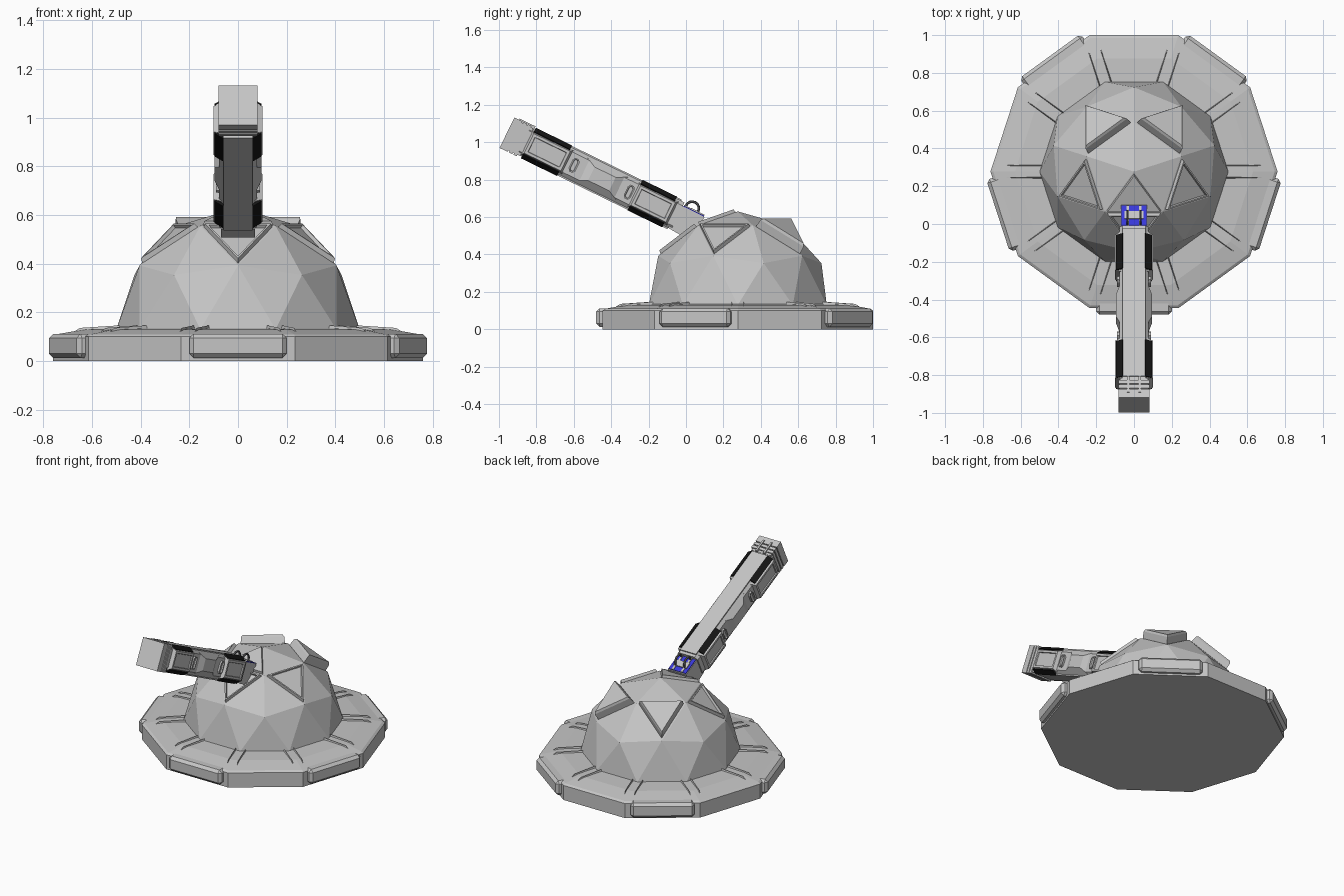
import bpy, bmesh, math
from mathutils import Matrix, Vector

if "Cube" in bpy.data.objects:
    bpy.data.objects.remove(bpy.data.objects["Cube"])


def material(name, rgb):
    m = bpy.data.materials.new(name)
    m.diffuse_color = (*rgb, 1)
    m.use_nodes = True
    m.node_tree.nodes["Principled BSDF"].inputs["Base Color"].default_value = m.diffuse_color
    return m


GREY = material("light grey", (0.56, 0.56, 0.56))
DARK = material("dark grey", (0.12, 0.12, 0.13))
BLACK = material("black", (0.008, 0.008, 0.008))
BLUE = material("blue", (0.04, 0.04, 0.7))
CY = 0.277  # centre of base and dome along y
I4 = Matrix.Identity(4)

# Barrel frame: local y runs along the barrel, local z is barrel "up"
A = math.radians(26)
c, s = math.cos(A), math.sin(A)
GUN = Matrix(((-1, 0, 0, 0), (0, -c, s, 0.02), (0, s, c, 0.575), (0, 0, 0, 1)))


def finish(bm, name, mat, mtx=I4):
    bmesh.ops.recalc_face_normals(bm, faces=bm.faces)
    bm.transform(mtx)
    me = bpy.data.meshes.new(name)
    bm.to_mesh(me)
    bm.free()
    me.materials.append(mat)
    ob = bpy.data.objects.new(name, me)
    bpy.context.collection.objects.link(ob)
    return ob


def hull(name, pts, mat=GREY, mtx=GUN, recess=None):
    """Convex solid; recess=(width, depth) sinks a panel into the outermost x face."""
    bm = bmesh.new()
    for p in pts:
        bm.verts.new(p)
    r = bmesh.ops.convex_hull(bm, input=bm.verts)
    bmesh.ops.dissolve_limit(bm, angle_limit=0.01, verts=bm.verts, edges=bm.edges)
    bmesh.ops.recalc_face_normals(bm, faces=bm.faces)
    if recess:
        f = max(bm.faces, key=lambda f: abs(f.calc_center_median().x))
        bmesh.ops.inset_individual(bm, faces=[f], thickness=recess[0], depth=0)
        bmesh.ops.inset_individual(bm, faces=[f], thickness=0.003, depth=-recess[1])
    return finish(bm, name, mat, mtx)


def box(x0, x1, y0, y1, z0, z1):
    return [(x, y, z) for x in (x0, x1) for y in (y0, y1) for z in (z0, z1)]


def prism(section, y0, y1):
    return [(x, y, z) for x, z in section for y in (y0, y1)]


def slab(side, xa, xb, u0, u1, v, du, dv):
    """Tapered plate on one flank of the barrel."""
    return ([(side * xa, u, w) for u in (u0, u1) for w in (-v, v)] +
            [(side * xb, u, w) for u in (u0 + du, u1 - du) for w in (-v + dv, v - dv)])


# Ten-sided base
bm = bmesh.new()
rings = []
for r, z in ((0.76, 0), (0.76, 0.1), (0.745, 0.11), (0.63, 0.13), (0.47, 0.135)):
    rings.append([bm.verts.new((r * math.cos(k * math.pi / 5),
                                CY + r * math.sin(k * math.pi / 5), z)) for k in range(10)])
for a, b in zip(rings, rings[1:]):
    for k in range(10):
        bm.faces.new((a[k], a[(k + 1) % 10], b[(k + 1) % 10], b[k]))
bm.faces.new(rings[0])
bm.faces.new(rings[-1])
finish(bm, "base", GREY)

# Five bumpers on alternate base sides
for k in range(5):
    m = Matrix.Translation((0, CY, 0)) @ Matrix.Rotation(math.radians(-90 + 72 * k), 4, 'Z')
    ob = hull(f"base_bumper_{k}", box(0.66, 0.757, -0.2, 0.2, 0.012, 0.112), mtx=m)
    bv = ob.modifiers.new("bevel", 'BEVEL')
    bv.width, bv.segments = 0.018, 1

# Paired ribs at each base corner
for k in range(10):
    m = Matrix.Translation((0, CY, 0)) @ Matrix.Rotation(k * math.pi / 5, 4, 'Z')
    for t in (-0.032, 0.032):
        hull(f"base_rib_{k}", [(0.48, t - 0.007, 0.12), (0.48, t + 0.007, 0.12),
                               (0.69, t - 0.004, 0.11), (0.69, t + 0.004, 0.11),
                               (0.48, t, 0.147), (0.65, t, 0.136)], mtx=m)

# Faceted dome with five raised triangular plates
bm = bmesh.new()
bmesh.ops.create_icosphere(bm, subdivisions=2, radius=0.5)
bm.transform(Matrix.Rotation(math.pi / 2, 4, 'Z'))
bmesh.ops.delete(bm, geom=[v for v in bm.verts if v.co.z < -0.01], context='VERTS')
mids = [f for f in bm.faces if 0.35 < f.calc_center_median().z < 0.4]
blocks = [f for f in mids if f.calc_center_median().y > 0.1]
frames = [f for f in mids if f not in blocks]
crown = [f for f in bm.faces if f.calc_center_median().z > 0.4 and f.calc_center_median().y < -0.1
         and abs(f.calc_center_median().x) < 0.02]


def steps(faces, *moves):
    for t, d in moves:
        bmesh.ops.inset_individual(bm, faces=faces, thickness=t, depth=d)


steps(blocks, (0.018, 0), (0.004, 0.045), (0.012, 0.014))
steps(frames, (0.016, 0), (0.006, 0.02), (0.016, 0), (0.004, -0.015))
steps(crown, (0.012, 0), (0.006, 0.018))
finish(bm, "dome", GREY, Matrix.Translation((0, CY, 0.13)))

# Barrel body, top and bottom plates
octo = [(x * i, z * j) for x, z in ((0.078, 0.06), (0.06, 0.08)) for i in (-1, 1) for j in (-1, 1)]
hull("barrel_body", prism(octo, 0.07, 0.985))
for j, n in ((1, "top"), (-1, "bottom")):
    hull(f"barrel_{n}_plate", box(-0.06, 0.06, 0.09, 0.96, j * 0.07, j * 0.088))

# Muzzle slats and sight pins
hull("muzzle_core", box(-0.073, 0.073, 0.97, 1.08, -0.082, 0.082))
for k, (u0, u1) in enumerate(((0.985, 1.005), (1.012, 1.032), (1.039, 1.087))):
    hull(f"muzzle_slat_{k}", box(-0.081, 0.081, u0, u1, -0.091, 0.09))
for x in (-0.03, 0.03):
    hull("muzzle_pin", box(x - 0.006, x + 0.006, 0.965, 1.06, 0.08, 0.097))

# Flank plates, slots, central swell and black edge strips, both sides
for sd in (-1, 1):
    for n, u0, u1 in (("rear", 0.1, 0.335), ("front", 0.725, 0.97)):
        hull(f"{n}_side_plate", slab(sd, 0.07, 0.101, u0, u1, 0.072, 0.014, 0.014),
             recess=(0.02, 0.007))
        for j in (-1, 1):
            strip = [(sd * x, j * z) for x, z in ((0.06, 0.091), (0.096, 0.068), (0.07, 0.05), (0.056, 0.08))]
            hull(f"{n}_edge_strip", prism(strip, u0 + 0.02, u1 - 0.01), BLACK)
    hull("side_swell", slab(sd, 0.07, 0.096, 0.4, 0.645, 0.07, 0.06, 0.03))
    for u in (0.36, 0.688):
        slot = [(u + du, v) for du, v in ((0.02, 0.025), (0.01, 0.04), (-0.01, 0.04), (-0.02, 0.025),
                                          (-0.02, -0.025), (-0.01, -0.04), (0.01, -0.04), (0.02, -0.025))]
        hull("side_slot", [(sd * x, a, b) for x in (0.07, 0.09) for a, b in slot], recess=(0.007, 0.008))

# Neck joining barrel and dome
hull("barrel_neck", [(x, u, v) for x in (-0.07, 0.07)
                     for u, v in ((-0.06, 0.058), (0.08, 0.058), (0.09, -0.08), (0.02, -0.085), (-0.06, -0.03))])

# Blue panel with grey cross-piece and two carry loops
hull("blue_panel", box(-0.066, 0.066, -0.055, 0.066, 0.056, 0.063), BLUE)
hull("panel_bar", box(-0.05, 0.05, -0.02, 0.025, 0.058, 0.07))
for x in (-0.034, 0.034):
    hull("panel_rail", box(x - 0.007, x + 0.007, -0.055, 0.066, 0.058, 0.068))
    bpy.ops.mesh.primitive_torus_add(major_segments=16, minor_segments=6,
                                     major_radius=0.036, minor_radius=0.007)
    ob = bpy.context.object
    ob.name = "carry_loop"
    ob.data.transform(GUN @ Matrix.Translation((x, 0.02, 0.07)) @ Matrix.Rotation(math.pi / 2, 4, 'Y'))
    ob.data.materials.append(DARK)
